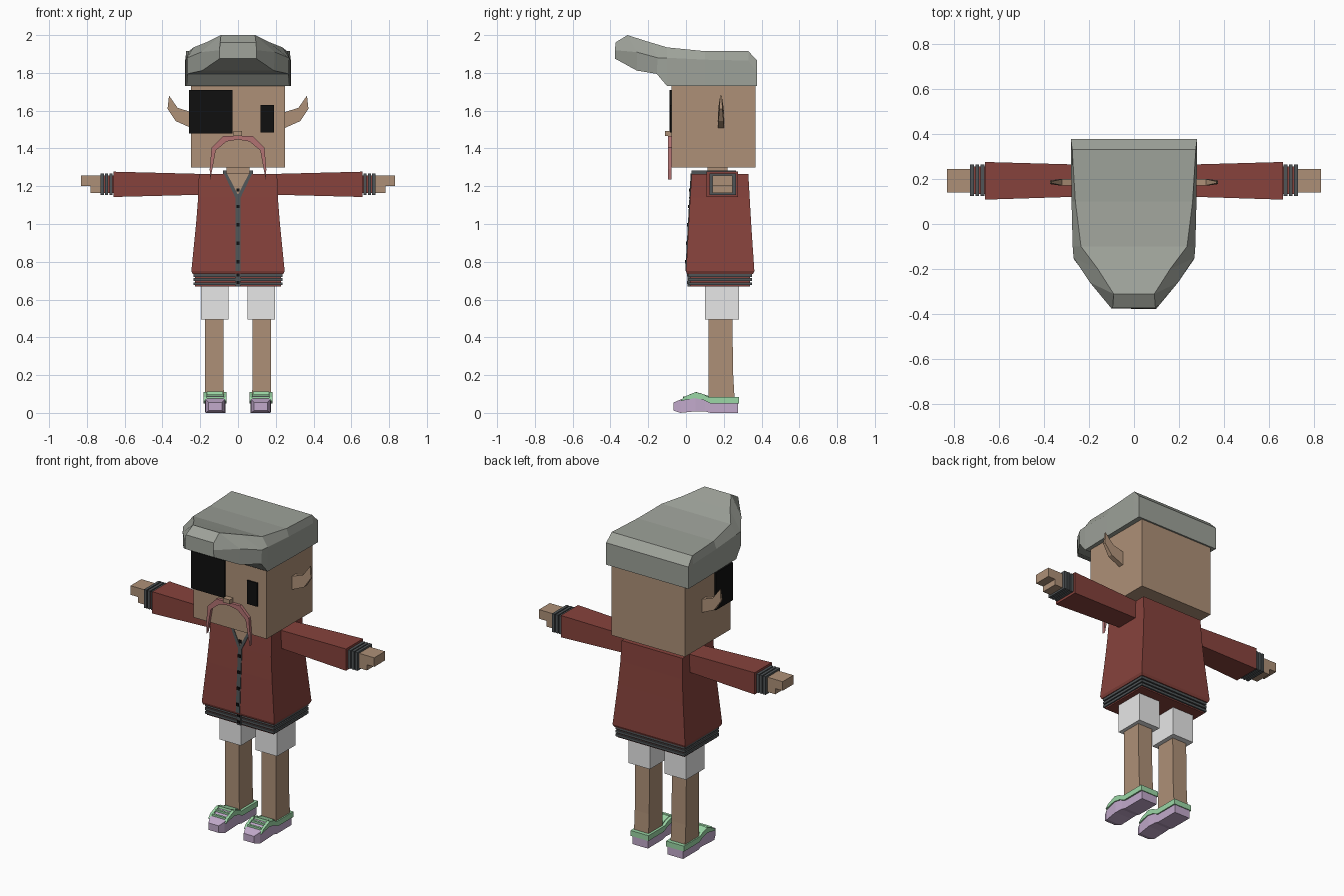
import bpy
import bmesh
from mathutils import Vector

default = bpy.data.objects.get("Cube")
if default:
    bpy.data.objects.remove(default, do_unlink=True)


def material(name, *rgb):
    mat = bpy.data.materials.new(name)
    mat.use_nodes = True
    mat.diffuse_color = (*rgb, 1)
    mat.node_tree.nodes["Principled BSDF"].inputs["Base Color"].default_value = (*rgb, 1)
    return mat


SKIN = material("tan skin", .42, .28, .185)
RED = material("brick red cloth", .24, .055, .045)
GREY = material("warm grey hair", .34, .36, .32)
DARK = material("dark grey knit", .08, .09, .095)
BLACK = material("black", .005, .005, .005)
WHITE = material("white cloth", .8, .8, .8)
PINK = material("dusty pink", .45, .17, .17)
GREEN = material("mint green", .33, .68, .38)
LILAC = material("lilac", .54, .4, .6)


def loft(name, rings, mat, mirror=False):
    """Join equal-length rings of points into a closed flat-shaded solid."""
    bm = bmesh.new()
    loops = [[bm.verts.new(p) for p in ring] for ring in rings]
    count = len(loops[0])
    for a, b in zip(loops, loops[1:]):
        for i in range(count):
            j = (i + 1) % count
            bm.faces.new((a[i], a[j], b[j], b[i]))
    bm.faces.new(loops[0])
    bm.faces.new(loops[-1])
    bmesh.ops.recalc_face_normals(bm, faces=bm.faces)
    mesh = bpy.data.meshes.new(name)
    bm.to_mesh(mesh)
    bm.free()
    mesh.materials.append(mat)
    obj = bpy.data.objects.new(name, mesh)
    bpy.context.collection.objects.link(obj)
    if mirror:
        obj.modifiers.new("Mirror", 'MIRROR').use_mirror_merge = False
    return obj


def rect_z(z, x0, x1, y0, y1):
    return [(x0, y0, z), (x1, y0, z), (x1, y1, z), (x0, y1, z)]


def rect_x(x, y0, y1, z0, z1):
    return [(x, y0, z0), (x, y1, z0), (x, y1, z1), (x, y0, z1)]


def box(name, x0, x1, y0, y1, z0, z1, mat, mirror=False):
    return loft(name, [rect_z(z, x0, x1, y0, y1) for z in (z0, z1)], mat, mirror)


def side_prism(name, profile, x0, x1, mat, mirror=False):
    """Extrude a (y, z) profile across x."""
    return loft(name, [[(x, y, z) for y, z in profile] for x in (x0, x1)], mat, mirror)


def front_prism(name, profile, y0, y1, mat, mirror=False):
    """Extrude an (x, z) profile across y."""
    return loft(name, [[(x, y, z) for x, z in profile] for y in (y0, y1)], mat, mirror)


# Head and face
box("head", -.25, .25, -.078, .367, 1.3, 1.75, SKIN)
box("neck", -.06, .06, .115, .22, 1.2, 1.31, SKIN)
box("eye_patch", -.26, -.03, -.088, .08, 1.48, 1.71, BLACK)
box("left_eye", .12, .19, -.086, -.077, 1.485, 1.63, BLACK)
box("nose", -.024, .022, -.112, -.07, 1.466, 1.492, SKIN)

# Drooping moustache, outer edge then inner edge
outer = [(.147, 1.235), (.15, 1.29), (.14, 1.405), (.08, 1.465)]
inner = [(.06, 1.437), (.118, 1.39), (.138, 1.28)]
half = [(0, 1.465)] + outer[::-1] + inner[::-1] + [(0, 1.447)]
front_prism("moustache", half, -.096, -.077, PINK, mirror=True)

# Pointed ears, thinning to the tip
ear = [(.24, 1.59, .016), (.32, 1.615, .014), (.365, 1.68, .004),
       (.373, 1.61, .008), (.33, 1.545, .014), (.24, 1.505, .016)]
loft("ear", [[(x, .185 + s * t, z) for x, z, t in ear] for s in (-1, 1)], SKIN, mirror=True)

# Swept hair: (y, width, z) at the bottom, middle and top of each section
sections = [
    ((.377, .28, 1.73), (.377, .28, 1.8), (.377, .28, 1.865)),
    ((.33, .28, 1.73), (.33, .28, 1.865), (.33, .274, 1.915)),
    ((.1, .277, 1.73), (.1, .277, 1.87), (.1, .26, 1.915)),
    ((-.1, .272, 1.73), (-.1, .272, 1.88), (-.1, .235, 1.935)),
    ((-.155, .267, 1.795), (-.15, .268, 1.88), (-.2, .16, 1.965)),
    ((-.26, .19, 1.812), (-.26, .195, 1.91), (-.31, .09, 2)),
    ((-.375, .098, 1.875), (-.377, .098, 1.92), (-.372, .095, 1.962)),
]
loft("hair", [[(w, y, z) for y, w, z in s] + [(-w, y, z) for y, w, z in s[::-1]]
              for s in sections], GREY)

# Jacket body, flared toward the hem: (z, half width, front, back)
body = [(.735, .24, .005, .355), (.75, .247, 0, .362), (1, .222, .014, .345),
        (1.14, .211, .022, .337), (1.265, .207, .03, .33)]
loft("jacket_body", [rect_z(z, -w, w, f, b) for z, w, f, b in body], RED)
box("hem_core", -.228, .228, .022, .34, .668, .74, RED)
for i in range(3):
    z = .676 + i * .022
    box(f"hem_rib_{i + 1}", -.236, .236, .014, .349, z, z + .015, DARK)


def chest(z):
    """Depth of the slanted jacket front at a height."""
    for low, high in zip(body, body[1:]):
        if z <= high[0]:
            t = (z - low[0]) / (high[0] - low[0])
            return low[2] + t * (high[2] - low[2])
    return body[-1][2]


def chest_plate(name, profile, mat, lift, mirror=False):
    return loft(name, [[(x, chest(z) - d, z) for x, z in profile]
                       for d in (lift, -.004)], mat, mirror)


# Open neckline, collar and button strip
chest_plate("neck_opening", [(0, 1.145), (.06, 1.267), (-.06, 1.267)], SKIN, .002)
chest_plate("lapel_trim", [(0, 1.135), (.014, 1.14), (.075, 1.267), (.058, 1.267),
                           (0, 1.155)], DARK, .005, mirror=True)
box("collar_side", .06, .08, .03, .265, 1.255, 1.283, DARK, mirror=True)
box("collar_back", -.08, .08, .245, .265, 1.255, 1.283, DARK)
strip = [.75, 1, 1.14]
chest_plate("button_strip", [(.013, z) for z in strip] + [(-.013, z) for z in strip[::-1]],
            DARK, .004)
box("hem_strip", -.013, .013, .008, .03, .67, .75, DARK)
for i in range(5):
    z = .8 + i * .0975 - .01 * (i == 4)
    y = chest(z)
    box(f"button_{i + 1}", -.009, .009, y - .009, y, z - .009, z + .009, BLACK)
for i, z in enumerate((.69, .73)):
    box(f"hem_button_{i + 1}", -.009, .009, .004, .02, z - .008, z + .008, BLACK)

# Sleeves, ribbed cuffs and hands
loft("sleeve", [rect_x(.19, .123, .262, 1.155, 1.265),
                rect_x(.66, .108, .275, 1.143, 1.277)], RED, mirror=True)
box("cuff_core", .65, .725, .132, .255, 1.163, 1.257, RED, mirror=True)
for i in range(3):
    x = .664 + i * .023
    box(f"cuff_rib_{i + 1}", x, x + .017, .124, .264, 1.154, 1.267, DARK, mirror=True)
box("hand", .72, .83, .14, .245, 1.2, 1.256, SKIN, mirror=True)
box("lower_hand", .72, .78, .14, .245, 1.165, 1.202, SKIN, mirror=True)

# Shorts and legs
box("shorts_leg", .05, .196, .1, .28, .495, .7, WHITE, mirror=True)
loft("leg", [rect_z(.06, .075, .174, .12, .258), rect_z(.2, .076, .174, .12, .25),
             rect_z(.5, .076, .174, .12, .245)], SKIN, mirror=True)

# Shoes: tapered toe, heel block, green upper trim and laces: (y, inner, outer, bottom, top)
shoe = [(-.066, .085, .155, .012, .055), (-.03, .07, .171, 0, .07), (.05, .065, .176, .008, .1),
        (.1, .067, .173, .008, .09), (.13, .067, .173, 0, .066), (.275, .067, .173, 0, .066)]
loft("shoe", [[(a, y, lo), (b, y, lo), (b, y, hi), (a, y, hi)]
              for y, a, b, lo, hi in shoe], LILAC, mirror=True)
trim = [(-.03, .062), (.045, .078), (.09, .07), (.13, .05), (.278, .05),
        (.278, .083), (.12, .083), (.09, .1), (.05, .11), (-.01, .085)]
for name, x in (("inner", .06), ("outer", .165)):
    side_prism(f"shoe_{name}_trim", trim, x, x + .017, GREEN, mirror=True)
box("shoe_heel_trim", .06, .182, .255, .28, .05, .083, GREEN, mirror=True)
side_prism("shoe_tongue", [(.045, .09), (.12, .07), (.12, .09), (.05, .112)],
           .08, .165, GREEN, mirror=True)
for i in range(2):
    y = -.015 + i * .035
    z = .082 + i * .013
    box(f"shoe_lace_{i + 1}", .075, .168, y, y + .014, z - .014, z + .006, GREEN, mirror=True)
